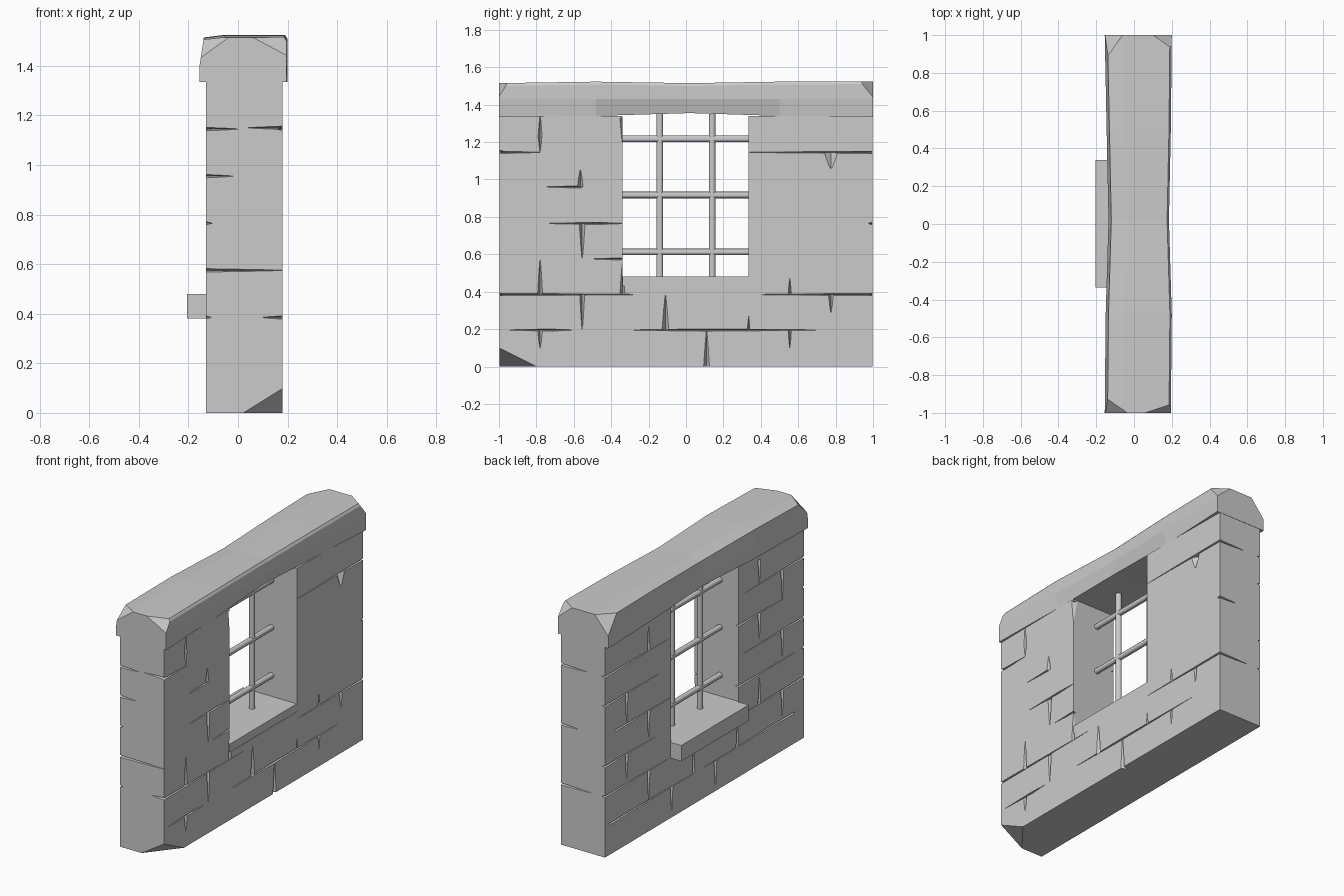
import bpy, bmesh
from mathutils import Vector

cube = bpy.data.objects.get("Cube")
if cube:
    bpy.data.objects.remove(cube, do_unlink=True)

stone = bpy.data.materials.new("grey_stone")
stone.use_nodes = True
stone.diffuse_color = (0.6, 0.6, 0.6, 1)
stone.node_tree.nodes["Principled BSDF"].inputs["Base Color"].default_value = (0.6, 0.6, 0.6, 1)

BACK, FRONT = -0.13, 0.18      # wall faces along x
TOP, SILL = 1.34, 0.48         # wall top and opening bottom
JAMB_A, JAMB_B = -0.34, 0.335  # opening sides along y


def finish(bm, name):
    bmesh.ops.recalc_face_normals(bm, faces=bm.faces)
    me = bpy.data.meshes.new(name)
    bm.to_mesh(me)
    bm.free()
    me.materials.append(stone)
    ob = bpy.data.objects.new(name, me)
    bpy.context.scene.collection.objects.link(ob)
    return ob


def add_box(bm, lo, hi):
    lo, hi = Vector(lo), Vector(hi)
    verts = bmesh.ops.create_cube(bm, size=1)["verts"]
    for v in verts:
        v.co = (lo + hi) / 2 + v.co * (hi - lo)
    return verts


def chop(bm, a, b, c):
    """Cut a corner off through three points, keeping the side of the middle."""
    a, b, c = Vector(a), Vector(b), Vector(c)
    n = (b - a).cross(c - a).normalized()
    if n.dot(Vector((0.02, 0, 0.7 if a.z < 1 else 1.4)) - a) > 0:
        n = -n
    cut = bmesh.ops.bisect_plane(bm, geom=bm.verts[:] + bm.edges[:] + bm.faces[:],
                                 plane_co=a, plane_no=n, clear_outer=True)["geom_cut"]
    bmesh.ops.edgenet_fill(bm, edges=[e for e in cut if isinstance(e, bmesh.types.BMEdge)])


def crack(bm, a, b, normal, width, depth):
    """V-shaped wedge that narrows from a to b."""
    a, b, normal = Vector(a), Vector(b), Vector(normal)
    side = (b - a).cross(normal).normalized()
    pts = []
    for p, k in ((a, 1), (b, 0.2)):
        pts += [p + normal * 0.01 + side * width * k * 0.6,
                p + normal * 0.01 - side * width * k * 0.6,
                p - normal * depth * k]
    verts = [bm.verts.new(p) for p in pts]
    bmesh.ops.convex_hull(bm, input=verts)


# Wall: block with one broken bottom corner
bm = bmesh.new()
add_box(bm, (BACK, -0.998, 0), (FRONT, 0.998, TOP))
chop(bm, (0.02, -1, 0), (FRONT, -1, 0.1), (FRONT, -0.8, 0))
wall = finish(bm, "brick_wall")

# Mortar joints: row height, then spans along y
front_rows = {1.145: [(-1, -0.78), (1, 0.335)], 0.96: [(-0.56, -0.76)],
              0.765: [(-0.45, -0.75), (-0.5, -0.33)], 0.575: [(-0.33, -0.51)],
              0.385: [(-1, -0.2), (1, 0.34)], 0.195: [(-0.7, -0.96), (-0.75, -0.6),
                                                     (0.1, -0.31), (0.1, 0.74)]}
back_rows = {1.145: [(1, 0.36), (-1, -0.4)], 0.96: [(1, 0.45), (-0.33, -0.8)],
             0.765: [(0.9, 0.33), (-1, -0.38)], 0.575: [(1, 0.5), (-0.33, -0.9)],
             0.385: [(1, 0.36), (-1, -0.36)], 0.195: [(0.95, 0.1), (-0.9, 0)]}
# Upright joints: y, wide end z, narrow end z, width
front_joints = [(-0.78, 1.22, 1.34, 0.025), (-0.78, 1.24, 1.15, 0.025), (-0.34, 1.33, 1.2, 0.03),
                (-0.565, 0.96, 1.05, 0.035), (-0.555, 0.765, 0.58, 0.035),
                (-0.78, 0.385, 0.57, 0.03), (-0.34, 0.385, 0.55, 0.03),
                (-0.555, 0.385, 0.2, 0.03), (0.555, 0.385, 0.47, 0.02),
                (0.775, 0.385, 0.29, 0.03), (-0.11, 0.195, 0.38, 0.04),
                (-0.78, 0.195, 0.1, 0.03), (0.335, 0.195, 0.27, 0.015),
                (0.555, 0.195, 0.1, 0.02), (0.11, 0, 0.19, 0.035), (0.775, 1.145, 1.06, 0.08)]
back_joints = [(0.56, 1.145, 1.3, 0.03), (0.78, 0.96, 0.78, 0.03), (0.56, 0.765, 0.6, 0.03),
               (0.78, 0.575, 0.42, 0.03), (0.56, 0.385, 0.2, 0.03), (0.11, 0.195, 0.37, 0.03),
               (0.33, 0.195, 0.05, 0.03), (-0.55, 0.96, 0.8, 0.03), (-0.78, 1.145, 0.97, 0.03),
               (-0.55, 1.3, 1.15, 0.03), (-0.78, 0.765, 0.6, 0.03), (-0.55, 0.385, 0.55, 0.03),
               (-0.33, 0.195, 0.36, 0.03), (-0.78, 0.385, 0.22, 0.03), (-0.11, 0.19, 0.03, 0.03)]
# Joints on the narrow ends: y side, z, x from, x to
end_joints = [(-1, 1.145, BACK, 0), (-1, 1.15, FRONT, 0.04), (-1, 0.955, BACK, -0.02),
              (-1, 0.575, BACK, FRONT), (-1, 0.385, FRONT, 0.1),
              (1, 0.385, FRONT, -0.03), (1, 1.145, FRONT, 0), (1, 0.765, FRONT, 0.06)]

bm = bmesh.new()
for x, n, rows, joints in ((FRONT, 1, front_rows, front_joints), (BACK, -1, back_rows, back_joints)):
    for z, spans in rows.items():
        for y0, y1 in spans:
            crack(bm, (x, y0, z), (x, y1, z), (n, 0, 0), 0.014, 0.025)
    for y, z0, z1, w in joints:
        crack(bm, (x, y, z0), (x, y, z1), (n, 0, 0), w, 0.03)
for s, z, x0, x1 in end_joints:
    crack(bm, (x0, s * 0.998, z), (x1, s * 0.998, z), (0, s, 0), 0.016, 0.025)
cracks = finish(bm, "crack_cutter")
bm = bmesh.new()
add_box(bm, (-1, JAMB_A, SILL - 0.05), (1, JAMB_B, 2))
opening = finish(bm, "opening_cutter")

for cutter in (opening, cracks):
    cutter.hide_render = True
    mod = wall.modifiers.new("cut", "BOOLEAN")
    mod.operation = "DIFFERENCE"
    mod.solver = "EXACT"
    mod.use_self = cutter is cracks
    mod.object = cutter
bpy.context.view_layer.update()
carved = bpy.data.meshes.new_from_object(wall.evaluated_get(bpy.context.evaluated_depsgraph_get()))
wall.modifiers.clear()
wall.data = carved
for cutter in (opening, cracks):
    bpy.data.objects.remove(cutter, do_unlink=True)

# Window sill: ledge standing proud at the back
bm = bmesh.new()
add_box(bm, (-0.205, JAMB_A + 0.005, 0.38), (BACK + 0.005, JAMB_B + 0.005, SILL))
add_box(bm, (BACK + 0.005, JAMB_A, SILL - 0.05), (FRONT - 0.002, JAMB_B, SILL))
finish(bm, "window_sill")

# Coping: worn cap lofted along the wall
bm = bmesh.new()
rings = []
for y, left, right, bottom, top in ((-1, -0.155, 0.195, TOP - 0.005, 1.515),
                                    (-0.48, -0.15, 0.2, TOP, 1.523),
                                    (0.02, -0.135, 0.185, TOP + 0.015, 1.515),
                                    (0.5, -0.145, 0.195, TOP, 1.523),
                                    (1, -0.155, 0.2, TOP - 0.005, 1.525)):
    inset = 0.02 if abs(y) < 0.6 else 0
    profile = [(left, bottom), (left, 1.4), (left + 0.015, top - 0.01), (left + 0.1, top),
               (right - 0.01, top), (right, top - 0.015), (right, 1.43), (right - inset, bottom)]
    rings.append([bm.verts.new((x, y, z)) for x, z in profile])
for a, b in zip(rings, rings[1:]):
    for i in range(len(a)):
        j = (i + 1) % len(a)
        bm.faces.new((a[i], a[j], b[j], b[i]))
bm.faces.new(rings[0])
bm.faces.new(rings[-1])
chop(bm, (-0.155, 0.85, 1.525), (-0.06, 1, 1.525), (-0.155, 1, 1.41))
chop(bm, (0.2, 0.93, 1.525), (0.1, 1, 1.525), (0.2, 1, 1.44))
chop(bm, (-0.155, -0.9, 1.52), (-0.03, -1, 1.52), (-0.155, -1, 1.43))
chop(bm, (0.2, -0.95, 1.52), (0.05, -1, 1.52), (0.2, -1, 1.44))
finish(bm, "coping")


# Window bars
def bar(name, a, b):
    a, b = Vector(a), Vector(b)
    bpy.ops.mesh.primitive_cylinder_add(vertices=12, radius=0.018, depth=(b - a).length,
                                        location=(a + b) / 2)
    ob = bpy.context.object
    ob.name = name
    ob.rotation_euler = (b - a).to_track_quat("Z", "Y").to_euler()
    ob.data.materials.append(stone)
    bpy.ops.object.shade_smooth_by_angle()


for y in (-0.14, 0.14):
    bar("upright_bar", (0, y, SILL - 0.01), (0, y, TOP + 0.01))
for z in (0.613, 0.917, 1.218):
    bar("cross_bar", (0, JAMB_A - 0.01, z), (0, JAMB_B + 0.01, z))
